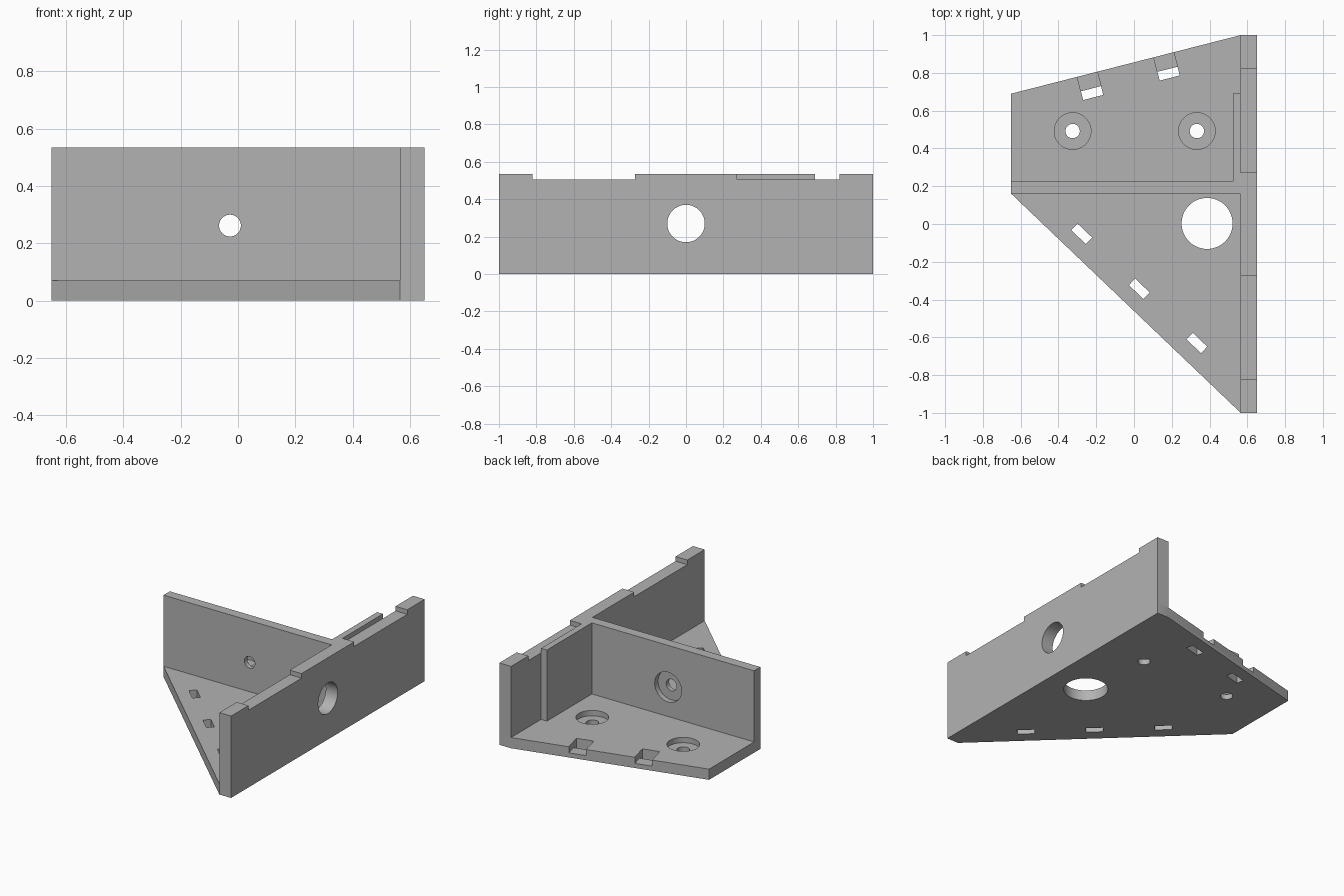
import bpy, bmesh
from math import radians, atan2, pi
from mathutils import Matrix, Vector

cube = bpy.data.objects.get("Cube")
if cube:
    bpy.data.objects.remove(cube, do_unlink=True)

grey = bpy.data.materials.new("plain grey")
grey.use_nodes = True
grey.diffuse_color = (0.45, 0.45, 0.45, 1)
grey.node_tree.nodes["Principled BSDF"].inputs["Base Color"].default_value = grey.diffuse_color

FLOOR, TOP = 0.07, 0.535          # plate thickness, overall height
WALL_IN, WALL_OUT = 0.565, 0.65   # side wall faces
CROSS_F, CROSS_B = 0.16, 0.225    # cross wall faces
BORE, SCREW, SINK = 0.035, 0.038, 0.097


def add_object(name, bm):
    bmesh.ops.recalc_face_normals(bm, faces=bm.faces)
    mesh = bpy.data.meshes.new(name)
    bm.to_mesh(mesh)
    bm.free()
    mesh.materials.append(grey)
    obj = bpy.data.objects.new(name, mesh)
    bpy.context.collection.objects.link(obj)
    return obj


def prism(name, outline, offset):
    """Extrude a flat outline of 3D points along offset."""
    bm = bmesh.new()
    face = bm.faces.new([bm.verts.new(p) for p in outline])
    new = bmesh.ops.extrude_face_region(bm, geom=[face])["geom"]
    bmesh.ops.translate(bm, vec=offset, verts=[v for v in new if isinstance(v, bmesh.types.BMVert)])
    return add_object(name, bm)


def box(name, low, high, turn=0.0, origin=(0, 0, 0)):
    low, high = Vector(low), Vector(high)
    bm = bmesh.new()
    size = Matrix.Diagonal((*(high - low), 1))
    place = Matrix.Translation(origin) @ Matrix.Rotation(turn, 4, "Z")
    bmesh.ops.create_cube(bm, size=1, matrix=place @ Matrix.Translation((low + high) / 2) @ size)
    return add_object(name, bm)


def drill(center, radius, depth, axis="Z"):
    turn = {"X": Matrix.Rotation(pi / 2, 4, "Y"), "Y": Matrix.Rotation(pi / 2, 4, "X"), "Z": Matrix()}[axis]
    bm = bmesh.new()
    bmesh.ops.create_cone(bm, cap_ends=True, segments=64, radius1=radius, radius2=radius,
                          depth=depth, matrix=Matrix.Translation(center) @ turn)
    return add_object("cutter", bm)


def cut(obj, cutters):
    """Subtract every cutter from the part, then discard the cutters."""
    for c in cutters:
        c.hide_render = True
        mod = obj.modifiers.new("cut", "BOOLEAN")
        mod.operation, mod.solver, mod.object = "DIFFERENCE", "EXACT", c
    graph = bpy.context.evaluated_depsgraph_get()
    mesh = bpy.data.meshes.new_from_object(obj.evaluated_get(graph))
    obj.modifiers.clear()
    obj.data = mesh
    for c in cutters:
        bpy.data.objects.remove(c, do_unlink=True)


# Floor plate with slanted front and back edges
plate = prism("base_plate", [(-WALL_OUT, 0.69, 0), (WALL_IN, 1, 0), (WALL_OUT, 1, 0),
                             (WALL_OUT, -1, 0), (WALL_IN, -1, 0), (-WALL_OUT, CROSS_F, 0)], (0, 0, FLOOR))
cutters = [drill((0.387, 0.003, 0), 0.135, 1)]

# Counterbored screw holes
for x in (-0.325, 0.333):
    cutters += [drill((x, 0.492, 0), SCREW, 1), drill((x, 0.492, FLOOR), SINK, 2 * BORE)]

# Slots along the front slant
front_turn = atan2(-1 - CROSS_F, WALL_IN + WALL_OUT)
for spot in ((-0.277, -0.052, 0), (0.028, -0.343, 0), (0.333, -0.63, 0)):
    cutters.append(box("cutter", (-0.053, -0.024, -0.1), (0.053, 0.024, 0.2), front_turn, spot))

# Slots with shallow channels that run out of the back slant
back_turn = atan2(1 - 0.69, WALL_IN + WALL_OUT)
for spot in ((-0.222, 0.693, 0), (0.183, 0.796, 0)):
    cutters.append(box("cutter", (-0.055, -0.024, -0.1), (0.055, 0.024, 0.2), back_turn, spot))
    cutters.append(box("cutter", (-0.055, -0.01, 0.03), (0.055, 0.2, 0.2), back_turn, spot))
cut(plate, cutters)

# Side wall with two shallow notches in its top edge
LOW = 0.505
steps = [(-1, TOP), (-0.82, TOP), (-0.82, LOW), (-0.272, LOW), (-0.272, TOP)]
rim = steps + [(-y, z) for y, z in reversed(steps)]
side = prism("side_wall", [(WALL_IN, y, z) for y, z in [(-1, FLOOR)] + rim + [(1, FLOOR)]],
             (WALL_OUT - WALL_IN, 0, 0))
cut(side, [drill((0.6, 0, 0.27), 0.1, 0.5, "X")])

# Cross wall with a screw hole counterbored from the back
cross = box("cross_wall", (-WALL_OUT, CROSS_F, FLOOR), (WALL_IN, CROSS_B, TOP))
cut(cross, [drill((-0.028, 0.19, 0.262), SCREW, 0.5, "Y"),
            drill((-0.028, CROSS_B, 0.262), SINK, 2 * BORE, "Y")])

# Thickening strip in the corner behind the cross wall
box("corner_strip", (0.523, CROSS_B, FLOOR), (WALL_IN, 0.69, TOP))

# Smooth round bores, sharp edges elsewhere
for obj in bpy.context.collection.objects:
    obj.select_set(obj.type == "MESH")
bpy.context.view_layer.objects.active = plate
bpy.ops.object.shade_smooth_by_angle(angle=radians(30))
